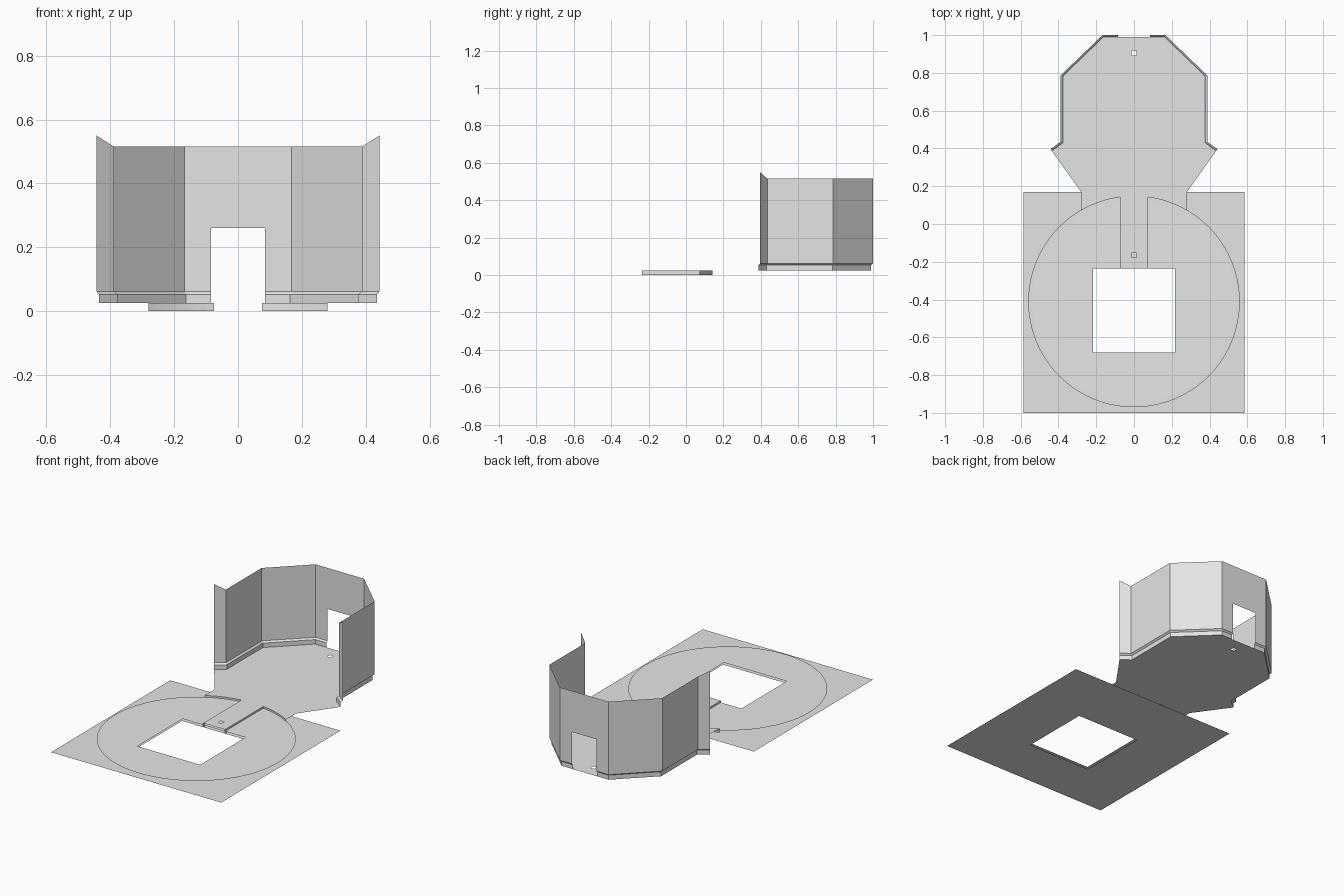
import bpy, bmesh, math

if "Cube" in bpy.data.objects:
    bpy.data.objects.remove(bpy.data.objects["Cube"])


def material(name, v):
    m = bpy.data.materials.new(name)
    m.diffuse_color = (v, v, v, 1)
    m.use_nodes = True
    m.node_tree.nodes["Principled BSDF"].inputs["Base Color"].default_value = m.diffuse_color
    return m


GREY = material("light grey", 0.78)
PALE = material("near white", 0.98)
CY = -0.41          # centre of the round deck
FLOOR = 0.025
DECK = 0.014


def half_part(name, polys, mats=(GREY,)):
    """Mesh from (points, material index) polygons of the +x half, mirrored."""
    bm = bmesh.new()
    for pts, mi in polys:
        f = bm.faces.new([bm.verts.new(p) for p in pts])
        f.material_index = mi
    bmesh.ops.remove_doubles(bm, verts=bm.verts, dist=0.0005)
    me = bpy.data.meshes.new(name)
    bm.to_mesh(me)
    bm.free()
    for m in mats:
        me.materials.append(m)
    ob = bpy.data.objects.new(name, me)
    bpy.context.collection.objects.link(ob)
    mod = ob.modifiers.new("mirror", 'MIRROR')
    mod.use_clip = True
    mod.merge_threshold = 0.0005
    return ob


def flat(pts, z):
    return [(x, y, z) for x, y in pts]


def arc(r, a0, a1, n):
    return [(r * math.cos(math.radians(a0 + (a1 - a0) * i / n)),
             CY + r * math.sin(math.radians(a0 + (a1 - a0) * i / n)))
            for i in range(n + 1)]


def square_notch(w, y0, y1):
    # half of a square hole, walked downwards along x = 0
    return [(0, y1), (w, y1), (w, y0), (0, y0)]


# square base sheet with a square opening
base = [(0, -1), (0.585, -1), (0.585, 0.17), (0, 0.17)]
half_part("base_sheet", [(flat(base + square_notch(0.22, -0.68, -0.235), 0), 0)])

# round deck: pale disc with a grey rim
inner, outer = arc(0.54, -90, 90, 40), arc(0.56, -90, 90, 40)
polys = [(flat(inner + square_notch(0.216, -0.68, -0.235), DECK), 0)]
for i in range(40):
    polys.append((flat([inner[i], outer[i], outer[i + 1], inner[i + 1]], DECK), 1))
half_part("round_deck", polys, (PALE, GREY))

# raised floor with its walkway and two small square holes
a_in = math.degrees(math.acos(0.075 / 0.557))
a_out = math.degrees(math.acos(0.28 / 0.557))
edge = [(0.075, -0.235)] + arc(0.557, a_in, a_out, 8)
floor = ([(0, -0.235)] + edge
         + [(0.28, 0.17), (0.435, 0.387), (0.377, 0.43), (0.377, 0.782),
            (0.162, 0.99), (0, 0.99)]
         + square_notch(0.012, 0.892, 0.918)
         + square_notch(0.012, -0.178, -0.153))
half_part("raised_floor", [(flat(floor, FLOOR), 0)])

# low step under the walkway sides and the curved floor edge
half_part("floor_step", [
    ([(*a, 0), (*b, 0), (*b, FLOOR), (*a, FLOOR)], 0)
    for a, b in zip(edge, edge[1:])])

# faceted wall: inset skirting, small ledge, tall panels, flared front wings
skirt = [(0.435, 0.387), (0.377, 0.43), (0.377, 0.782), (0.162, 0.99), (0.085, 0.99)]
wall = [(0.443, 0.396), (0.388, 0.435), (0.388, 0.787), (0.167, 1.0), (0.085, 1.0)]
top = [0.55, 0.515, 0.515, 0.515, 0.515]
rows = [[(*p, FLOOR) for p in skirt], [(*p, 0.053) for p in skirt],
        [(*p, 0.062) for p in wall], [(*p, 0.26) for p in wall],
        [(*p, z) for p, z in zip(wall, top)]]
polys = []
for lo, hi in zip(rows, rows[1:]):
    for i in range(4):
        polys.append(([lo[i], lo[i + 1], hi[i + 1], hi[i]], 0))
# panel over the doorway
polys.append(([(0.085, 1, 0.26), (0, 1, 0.26), (0, 1, 0.515), (0.085, 1, 0.515)], 0))
half_part("faceted_wall", polys)
